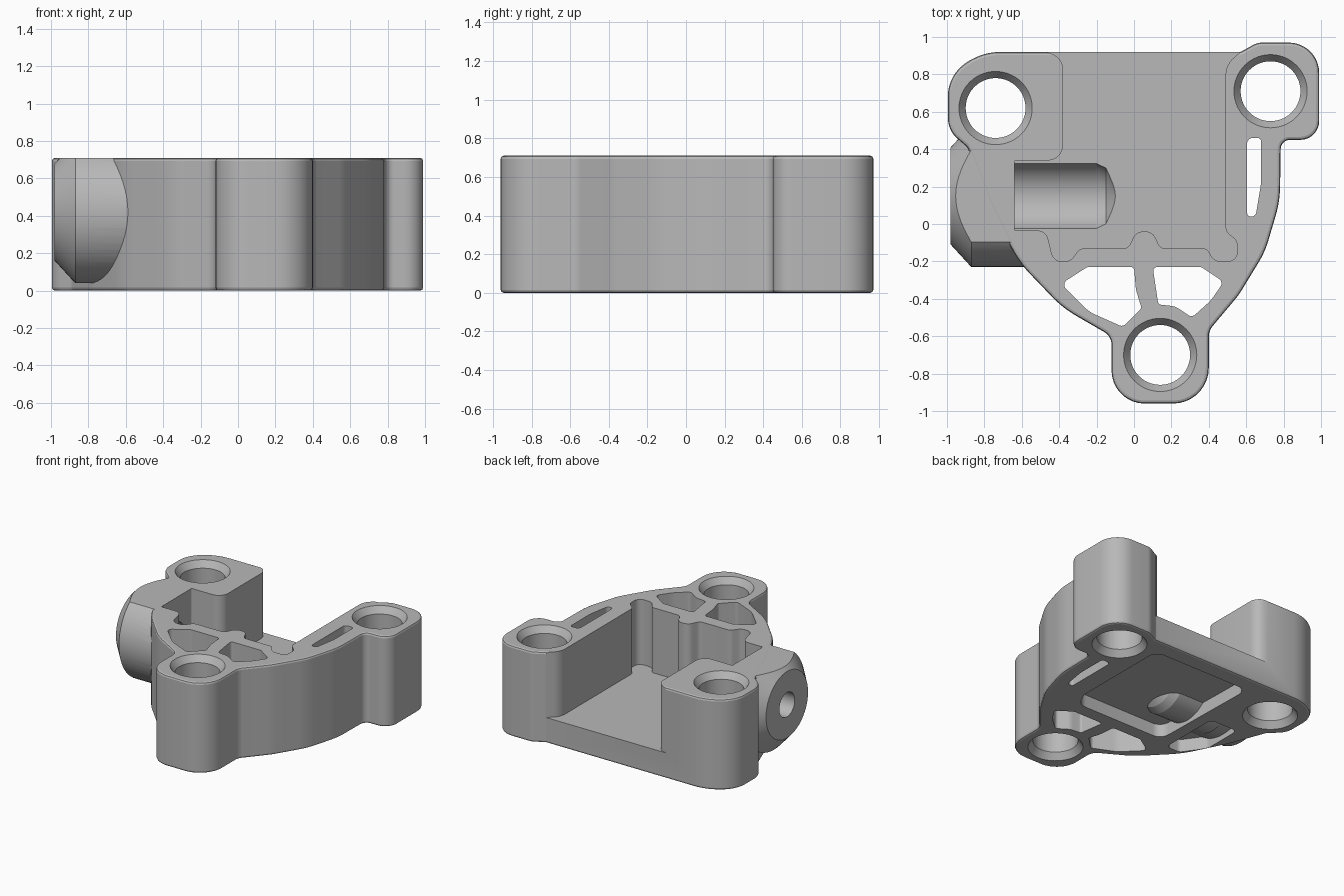
import bpy, bmesh, math
from mathutils import Vector, Matrix

if "Cube" in bpy.data.objects:
    bpy.data.objects.remove(bpy.data.objects["Cube"], do_unlink=True)

HEIGHT, FLOOR = 0.71, 0.2
BOSS_Y, BOSS_Z = 0.15, 0.42

grey = bpy.data.materials.new("plain grey")
grey.use_nodes = True
grey.diffuse_color = (0.48, 0.48, 0.48, 1)
grey.node_tree.nodes["Principled BSDF"].inputs["Base Color"].default_value = (0.48, 0.48, 0.48, 1)


def make_object(name, bm):
    bmesh.ops.recalc_face_normals(bm, faces=bm.faces)
    mesh = bpy.data.meshes.new(name)
    bm.to_mesh(mesh)
    bm.free()
    obj = bpy.data.objects.new(name, mesh)
    obj.data.materials.append(grey)
    bpy.context.collection.objects.link(obj)
    return obj


def rounded(points, steps=9):
    """Replace each corner (x, y, radius) with an arc that fits its edges."""
    out = []
    for i, (x, y, r) in enumerate(points):
        p = Vector((x, y))
        a = Vector(points[i - 1][:2]) - p
        b = Vector(points[(i + 1) % len(points)][:2]) - p
        half = a.angle(b) / 2
        t = min(r / math.tan(half), 0.49 * a.length, 0.49 * b.length)
        if t < 0.002:
            out.append(p)
            continue
        r = t * math.tan(half)
        a.normalize()
        b.normalize()
        centre = p + (a + b).normalized() * (r / math.sin(half))
        start, end = p + a * t - centre, p + b * t - centre
        sweep = math.atan2(start.x * end.y - start.y * end.x, start.dot(end))
        for k in range(steps + 1):
            out.append(centre + Matrix.Rotation(sweep * k / steps, 2) @ start)
    return out


def prism(name, points, z0, z1):
    bm = bmesh.new()
    face = bm.faces.new([bm.verts.new((p.x, p.y, z0)) for p in rounded(points)])
    top = bmesh.ops.extrude_face_region(bm, geom=[face])["geom"]
    bmesh.ops.translate(bm, vec=(0, 0, z1 - z0),
                        verts=[v for v in top if isinstance(v, bmesh.types.BMVert)])
    return make_object(name, bm)


def turned(name, profile, centre, along_x=False, sides=56):
    """Solid of revolution from (distance along axis, radius) pairs."""
    bm = bmesh.new()
    rings = []
    for d, r in profile:
        ring = []
        for k in range(sides):
            a = math.tau * k / sides
            u, v = r * math.cos(a), r * math.sin(a)
            ring.append(bm.verts.new(Vector(centre) + Vector((d, u, v) if along_x else (u, v, d))))
        rings.append(ring)
    for low, high in zip(rings, rings[1:]):
        for k in range(sides):
            n = (k + 1) % sides
            bm.faces.new((low[k], low[n], high[n], high[k]))
    bm.faces.new(rings[0])
    bm.faces.new(rings[-1])
    return make_object(name, bm)


def apply(obj, mod):
    bpy.ops.object.select_all(action='DESELECT')
    bpy.context.view_layer.objects.active = obj
    obj.select_set(True)
    bpy.ops.object.modifier_apply(modifier=mod.name)


def combine(obj, tool, operation='DIFFERENCE'):
    mod = obj.modifiers.new("combine", 'BOOLEAN')
    mod.operation, mod.solver, mod.object = operation, 'EXACT', tool
    apply(obj, mod)
    bpy.data.objects.remove(tool, do_unlink=True)


# Outer wall with the three lugs, edges softened
outline = [(-0.12, -0.96, 0.26), (0.40, -0.96, 0.26), (0.40, -0.57, 0.09),
           (0.56, -0.38, 0.4), (0.70, -0.15, 0.5), (0.78, 0.12, 0.6),
           (0.785, 0.45, 0.05), (0.99, 0.45, 0.26), (0.99, 0.97, 0.26),
           (0.66, 0.97, 0.1), (0.57, 0.92, 0.03), (-0.82, 0.92, 0.4),
           (-0.995, 0.79, 0.3), (-0.995, 0.50, 0.2), (-0.89, 0.41, 0.05),
           (-0.78, 0.12, 0.6), (-0.62, -0.20, 0.6), (-0.38, -0.45, 0.6),
           (-0.12, -0.60, 0.08)]
body = prism("bracket_body", outline, 0, HEIGHT)
bevel = body.modifiers.new("soft edges", 'BEVEL')
bevel.width, bevel.segments = 0.016, 2
bevel.limit_method, bevel.angle_limit = 'ANGLE', math.radians(60)
apply(body, bevel)

# Recesses in the underside
combine(body, prism("underside_recess", [
    (-0.36, -0.13, 0.08), (0.40, -0.13, 0.1), (0.46, 0, 0.1),
    (0.46, 0.79, 0.08), (-0.38, 0.79, 0.08)], -0.1, 0.1))
combine(body, prism("side_recess", [
    (-0.70, -0.02, 0.04), (-0.58, -0.19, 0.04), (-0.46, -0.19, 0.04),
    (-0.46, 0.3, 0.04), (-0.70, 0.3, 0.04)], -0.1, 0.1))

# Side boss with a chamfered end, trimmed flush with the top
boss = turned("side_boss", [(-0.98, 0.26), (-0.87, 0.38), (-0.48, 0.38)],
              (0, BOSS_Y, BOSS_Z), True)
combine(boss, prism("boss_trim", [(-2, -1, 0), (1, -1, 0), (1, 1, 0), (-2, 1, 0)],
                    HEIGHT - 0.001, 2))
combine(body, boss, 'UNION')

# Rounded bulge under the groove in the floor
bulge = turned("groove_bulge", [(-0.6, 0.24), (-0.16, 0.24), (-0.1, 0.21), (-0.05, 0.15)],
               (0, BOSS_Y, 0.27), True)
combine(body, bulge, 'UNION')

# Main cavity, open at the back, with the channel to the boss
cavity = [(-0.64, -0.035, 0.01), (-0.47, -0.035, 0.06), (-0.43, -0.20, 0.06),
          (-0.34, -0.20, 0.06), (-0.29, -0.13, 0.05), (-0.03, -0.13, 0.04),
          (0.01, -0.04, 0.06), (0.10, -0.04, 0.06), (0.14, -0.13, 0.04),
          (0.39, -0.13, 0.04), (0.43, -0.20, 0.06), (0.555, -0.20, 0.06),
          (0.55, -0.09, 0.05), (0.49, -0.04, 0.05), (0.49, 0.85, 0.12),
          (0.58, 0.93, 0), (0.5, 1.1, 0), (-0.45, 1.1, 0), (-0.5, 0.93, 0),
          (-0.38, 0.89, 0.12), (-0.38, 0.34, 0.08), (-0.64, 0.34, 0.01)]
combine(body, prism("main_cavity", cavity, FLOOR, 1))
combine(body, turned("floor_groove", [(-0.64, 0.187), (-0.2, 0.187), (-0.15, 0.165), (-0.1, 0.07)],
                     (0, BOSS_Y, 0.27), True))
combine(body, turned("boss_hole", [(-1.2, 0.095), (-0.6, 0.095)],
                     (0, BOSS_Y, BOSS_Z), True, 32))

# Lightening openings through the front web and the side wall
openings = {
    "front_opening_right": [(-0.39, -0.32, 0.03), (-0.25, -0.23, 0.04), (0.0, -0.23, 0.02),
                            (0.01, -0.35, 0.2), (0.04, -0.45, 0.02), (-0.06, -0.55, 0.03),
                            (-0.24, -0.47, 0.2)],
    "front_opening_left": [(0.10, -0.23, 0.02), (0.36, -0.23, 0.04), (0.48, -0.31, 0.03),
                           (0.41, -0.41, 0.2), (0.31, -0.50, 0.03), (0.22, -0.44, 0.1),
                           (0.13, -0.43, 0.02)],
    "side_slot": [(0.605, 0.04, 0.02), (0.65, 0.04, 0.03), (0.68, 0.22, 0.3),
                  (0.68, 0.46, 0.02), (0.605, 0.46, 0.03)]}
for name, points in openings.items():
    combine(body, prism(name, points, -0.2, 1))

# Lug holes, countersunk at both ends
for x, y in ((0.14, -0.70), (0.73, 0.71), (-0.74, 0.62)):
    combine(body, turned("lug_hole", [(-0.02, 0.21), (0.05, 0.16), (HEIGHT - 0.05, 0.16),
                                      (HEIGHT + 0.02, 0.21)], (x, y, 0)))

bpy.context.view_layer.objects.active = body
body.select_set(True)
bpy.ops.object.shade_smooth_by_angle(angle=math.radians(22))
